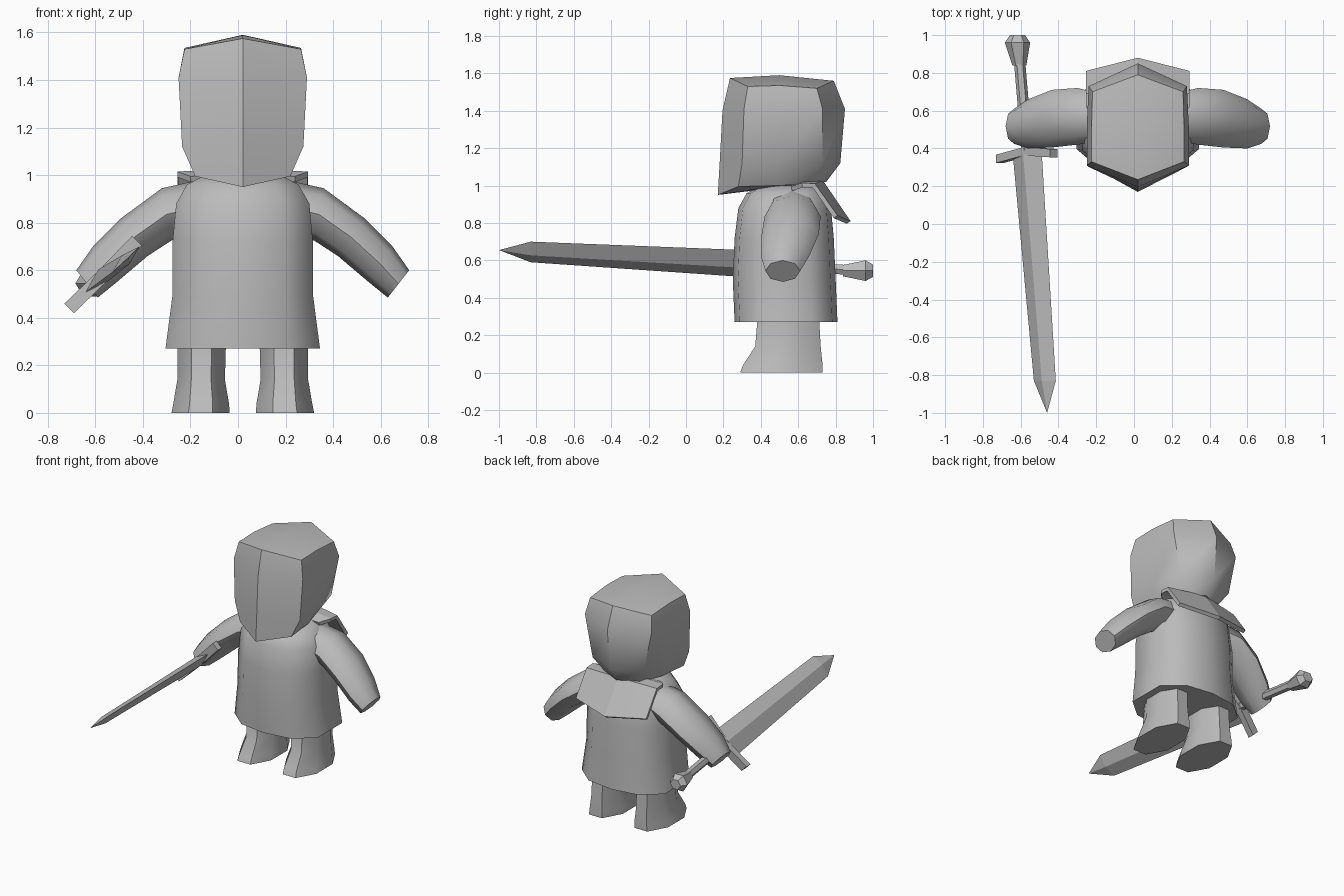
import bpy, bmesh, math
from mathutils import Vector

if "Cube" in bpy.data.objects:
    bpy.data.objects.remove(bpy.data.objects["Cube"])

CX = 0.02  # symmetry plane of the figure

grey = bpy.data.materials.new("plain grey")
grey.diffuse_color = (0.5, 0.5, 0.5, 1)
grey.use_nodes = True
grey.node_tree.nodes["Principled BSDF"].inputs["Base Color"].default_value = grey.diffuse_color


def make(name, bm, smooth=None):
    """Turn a bmesh into a finished object."""
    bmesh.ops.recalc_face_normals(bm, faces=bm.faces[:])
    mesh = bpy.data.meshes.new(name)
    bm.to_mesh(mesh)
    bm.free()
    mesh.materials.append(grey)
    obj = bpy.data.objects.new(name, mesh)
    bpy.context.collection.objects.link(obj)
    if smooth:
        bpy.ops.object.select_all(action='DESELECT')
        obj.select_set(True)
        bpy.context.view_layer.objects.active = obj
        bpy.ops.object.shade_smooth_by_angle(angle=math.radians(smooth))
    return obj


def loft(name, rings, smooth=None, peak=None):
    """Skin a stack of closed rings; the last end is a cap or a point."""
    bm = bmesh.new()
    rows = [[bm.verts.new(p) for p in ring] for ring in rings]
    n = len(rows[0])
    for a, b in zip(rows, rows[1:]):
        for i in range(n):
            j = (i + 1) % n
            bm.faces.new((a[i], a[j], b[j], b[i]))
    bm.faces.new(rows[0][::-1])
    if peak is None:
        bm.faces.new(rows[-1])
    else:
        tip = bm.verts.new(peak)
        for i in range(n):
            bm.faces.new((rows[-1][i], rows[-1][(i + 1) % n], tip))
    return make(name, bm, smooth)


def mirrored(half):
    """Close a half ring that runs from front centre to back centre."""
    right = [(CX + x, y, z) for x, y, z in half]
    left = [(CX - x, y, z) for x, y, z in half[-2:0:-1]]
    return right + left


def ellipse(c, u, v, n=8, turn=0.0):
    c, u, v = Vector(c), Vector(u), Vector(v)
    k = 1 / math.cos(turn)
    return [c + k * (u * math.cos(turn + i * math.tau / n) + v * math.sin(turn + i * math.tau / n))
            for i in range(n)]


# Head: angular helmet shape with a front ridge
loft("head", [mirrored(r) for r in (
    [(0, .17, .95), (.20, .28, .995), (.18, .5, 1.0), (.13, .68, 1.01), (0, .75, 1.02)],
    [(0, .18, 1.12), (.255, .30, 1.12), (.25, .5, 1.12), (.2, .73, 1.12), (0, .825, 1.12)],
    [(0, .195, 1.40), (.27, .31, 1.41), (.27, .52, 1.41), (.26, .73, 1.41), (0, .85, 1.41)],
    [(0, .235, 1.575), (.245, .33, 1.53), (.245, .5, 1.535), (.24, .70, 1.52), (0, .79, 1.56)],
)], smooth=42, peak=(CX, .5, 1.59))

# Torso: tunic flaring at the hem; rows are height, half width, front, back
torso = []
for z, w, f, b in ((.27, .325, .26, .81), (.50, .295, .25, .80), (.72, .295, .26, .79),
                   (.88, .28, .28, .775), (.96, .235, .325, .75), (1.0, .16, .40, .70)):
    m, d = (f + b) / 2, (b - f) / 2
    torso.append(mirrored([(0, f, z), (w * .6, f + d * .1, z), (w, m - d * .5, z),
                           (w, m + d * .5, z), (w * .6, b - d * .1, z), (0, b, z)]))
loft("torso", torso, smooth=50)

for side, label in ((-1, "left"), (1, "right")):
    # Arm: sections given by top point, bottom point and depth range
    arm = []
    for tx, tz, bx, bz, y0, y1 in ((.16, .985, .24, .74, .44, .69), (.34, .945, .30, .725, .42, .72),
                                   (.51, .82, .40, .66, .405, .71), (.63, .70, .53, .55, .40, .66),
                                   (.70, .60, .61, .485, .425, .61)):
        c = (CX + side * (tx + bx) / 2, (y0 + y1) / 2, (tz + bz) / 2)
        u = (side * (tx - bx) / 2, 0, (tz - bz) / 2)
        arm.append(ellipse(c, u, (0, (y1 - y0) / 2, 0)))
    loft(label + "_arm", arm, smooth=50)

    # Leg: height, inner and outer x, front and back y
    leg = []
    for z, x0, x1, y0, y1 in ((0, .055, .30, .29, .73), (.04, .058, .292, .305, .73),
                              (.14, .075, .275, .37, .72), (.32, .07, .275, .385, .71)):
        leg.append(ellipse((CX + side * (x0 + x1) / 2, (y0 + y1) / 2, z),
                           ((x1 - x0) / 2, 0, 0), (0, (y1 - y0) / 2, 0), turn=math.pi / 8))
    loft(label + "_leg", leg, smooth=50)

# Collar: folded flap lying over the shoulders and upper back
bm = bmesh.new()
rows = []
for xe, ye, ze, yc, zc in ((.22, .56, .995, .56, 1.0), (.275, .62, 1.015, .64, 1.03),
                           (.275, .69, 1.01, .73, 1.03), (.275, .81, .84, .88, .81)):
    rows.append([bm.verts.new((CX + s * xe, yc + (ye - yc) * abs(s), zc + (ze - zc) * abs(s)))
                 for s in (-1, -.5, 0, .5, 1)])
for a, b in zip(rows, rows[1:]):
    for i in range(4):
        bm.faces.new((a[i], a[i + 1], b[i + 1], b[i]))
collar = make("collar", bm)
thick = collar.modifiers.new("thickness", 'SOLIDIFY')
thick.thickness = 0.025

# Sword blade: diamond section tapering to a point
loft("sword_blade", [
    ellipse((-.565, .37, .58), (.077, 0, .073), (-.022, 0, .024), 4),
    ellipse((-.472, -.83, .645), (.058, 0, .055), (-.016, 0, .018), 4),
], peak=(-.46, -1.0, .655))

# Cross guard: slightly bent bar
guard = []
for x, y, z in ((-.71, .345, .44), (-.565, .385, .58), (-.425, .375, .725)):
    guard.append([(x + s * .02, y + t * .022, z - s * .02)
                  for s, t in ((-1, -1), (-1, 1), (1, 1), (1, -1))])
loft("sword_guard", guard)

# Grip and pommel
loft("sword_grip", [ellipse((x, y, z), (.03, 0, 0), (0, 0, .03), 6)
                    for x, y, z in ((-.565, .38, .58), (-.605, .85, .55))], smooth=30)
loft("sword_pommel", [ellipse((x, y, .545), (r, 0, 0), (0, 0, r * .95), 6)
                      for x, y, r in ((-.607, .84, .037), (-.617, .96, .067), (-.617, 1.0, .04))])
